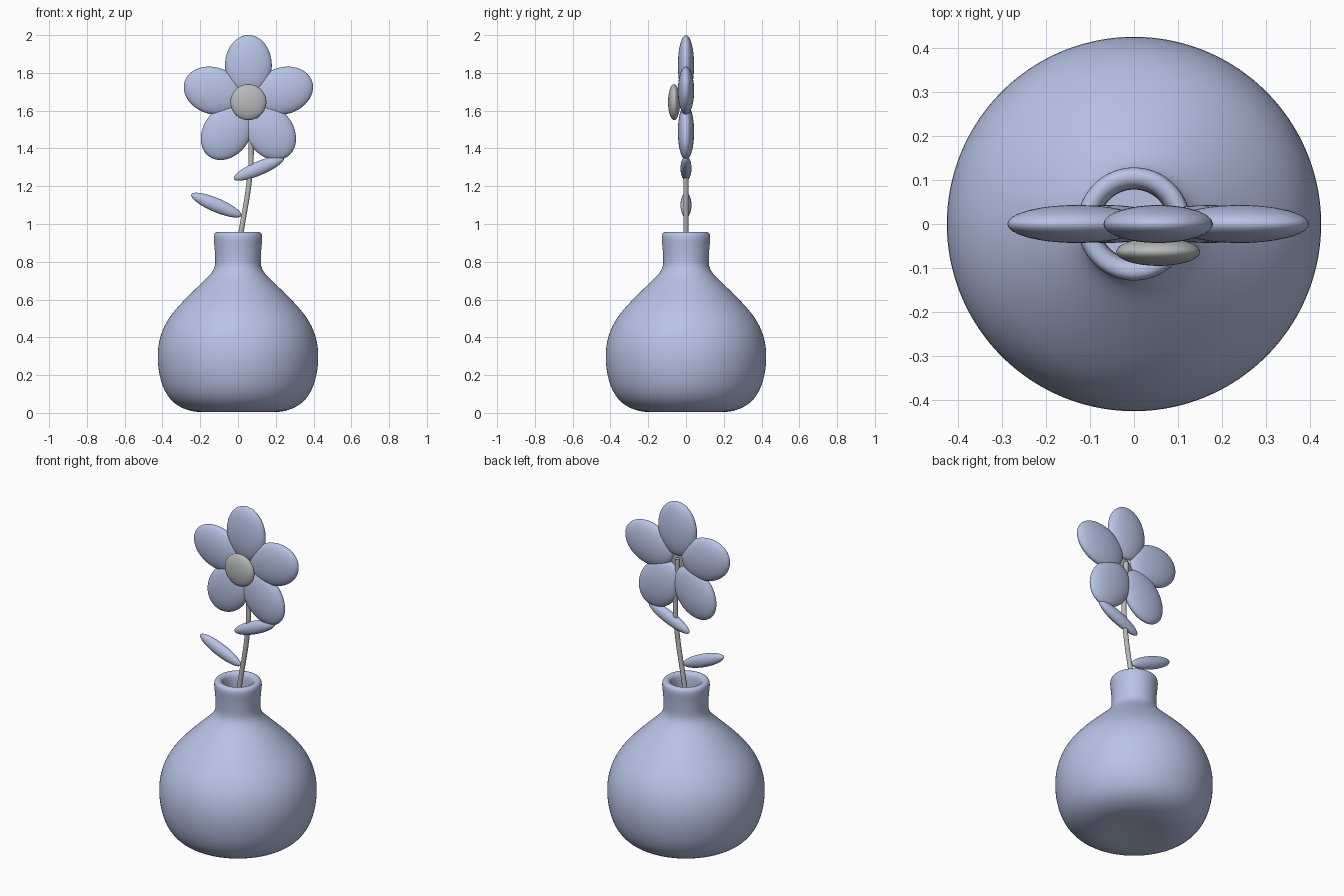
import bpy, bmesh, math
from mathutils import Matrix, Vector

if "Cube" in bpy.data.objects:
    bpy.data.objects.remove(bpy.data.objects["Cube"], do_unlink=True)


def material(name, color):
    mat = bpy.data.materials.new(name)
    mat.use_nodes = True
    mat.diffuse_color = color
    mat.node_tree.nodes["Principled BSDF"].inputs["Base Color"].default_value = color
    return mat


lavender = material("lavender", (0.48, 0.55, 0.79, 1))
grey = material("soft_grey", (0.48, 0.49, 0.485, 1))


def finish(name, bm, mat):
    bmesh.ops.recalc_face_normals(bm, faces=bm.faces)
    for f in bm.faces:
        f.smooth = True
    mesh = bpy.data.meshes.new(name)
    bm.to_mesh(mesh)
    bm.free()
    mesh.materials.append(mat)
    obj = bpy.data.objects.new(name, mesh)
    bpy.context.collection.objects.link(obj)
    return obj


def ellipsoid(name, center, radii, tilt, mat):
    """Squashed sphere; tilt turns its long x axis upward in the xz plane."""
    bm = bmesh.new()
    place = (Matrix.Translation(center) @ Matrix.Rotation(-tilt, 4, 'Y')
             @ Matrix.Diagonal((*radii, 1)))
    bmesh.ops.create_uvsphere(bm, u_segments=48, v_segments=32, radius=1, matrix=place)
    return finish(name, bm, mat)


# Hollow vase: outer wall, rounded rim, then inner wall as one lathed profile
profile = [(0, 0.015), (0.1, 0.01), (0.19, 0), (0.27, 0.012), (0.345, 0.05),
           (0.395, 0.12), (0.421, 0.21), (0.43, 0.31), (0.415, 0.41), (0.37, 0.505),
           (0.285, 0.6), (0.195, 0.685), (0.142, 0.735), (0.12, 0.775), (0.121, 0.82),
           (0.124, 0.88), (0.131, 0.93), (0.124, 0.956), (0.1, 0.959), (0.083, 0.945),
           (0.078, 0.91), (0.078, 0.8), (0.1, 0.72), (0.24, 0.58), (0.365, 0.4),
           (0.38, 0.28), (0.35, 0.14), (0.27, 0.07), (0.15, 0.05), (0, 0.05)]
bm = bmesh.new()
verts = [bm.verts.new((r, 0, z)) for r, z in profile]
edges = [bm.edges.new(pair) for pair in zip(verts, verts[1:])]
bmesh.ops.spin(bm, geom=verts + edges, cent=(0, 0, 0), axis=(0, 0, 1),
               angle=math.tau, steps=48, use_merge=True)
bmesh.ops.remove_doubles(bm, verts=bm.verts, dist=0.0005)
vase = finish("vase", bm, lavender)
smooth = vase.modifiers.new("smooth", 'SUBSURF')
smooth.levels = smooth.render_levels = 2

# Bent stem
curve = bpy.data.curves.new("stem", 'CURVE')
curve.dimensions = '3D'
curve.bevel_depth = 0.0135
curve.bevel_resolution = 4
curve.use_fill_caps = True
path = [(-0.1, 0.2), (-0.04, 0.6), (0.015, 0.95), (0.06, 1.23), (0.07, 1.38),
        (0.06, 1.55), (0.055, 1.66)]
spline = curve.splines.new('BEZIER')
spline.bezier_points.add(len(path) - 1)
for point, (x, z) in zip(spline.bezier_points, path):
    point.co = (x, 0, z)
    point.handle_left_type = point.handle_right_type = 'AUTO'
curve.materials.append(grey)
bpy.context.collection.objects.link(bpy.data.objects.new("stem", curve))

# Five petals around the flower middle
middle = Vector((0.055, 0, 1.645))
for i in range(5):
    angle = math.pi / 2 + i * math.tau / 5
    out = Vector((math.cos(angle), 0, math.sin(angle)))
    ellipsoid(f"petal_{i + 1}", middle + out * 0.195, (0.16, 0.043, 0.124), angle, lavender)
ellipsoid("flower_center", (0.055, -0.063, 1.645), (0.095, 0.032, 0.095), 0, grey)

# Leaves on either side of the stem
for name, x, z, side in (("right_leaf", -0.115, 1.1, -1), ("left_leaf", 0.111, 1.295, 1)):
    ellipsoid(name, (x, 0, z), (0.144, 0.029, 0.037), side * math.radians(23), lavender)
